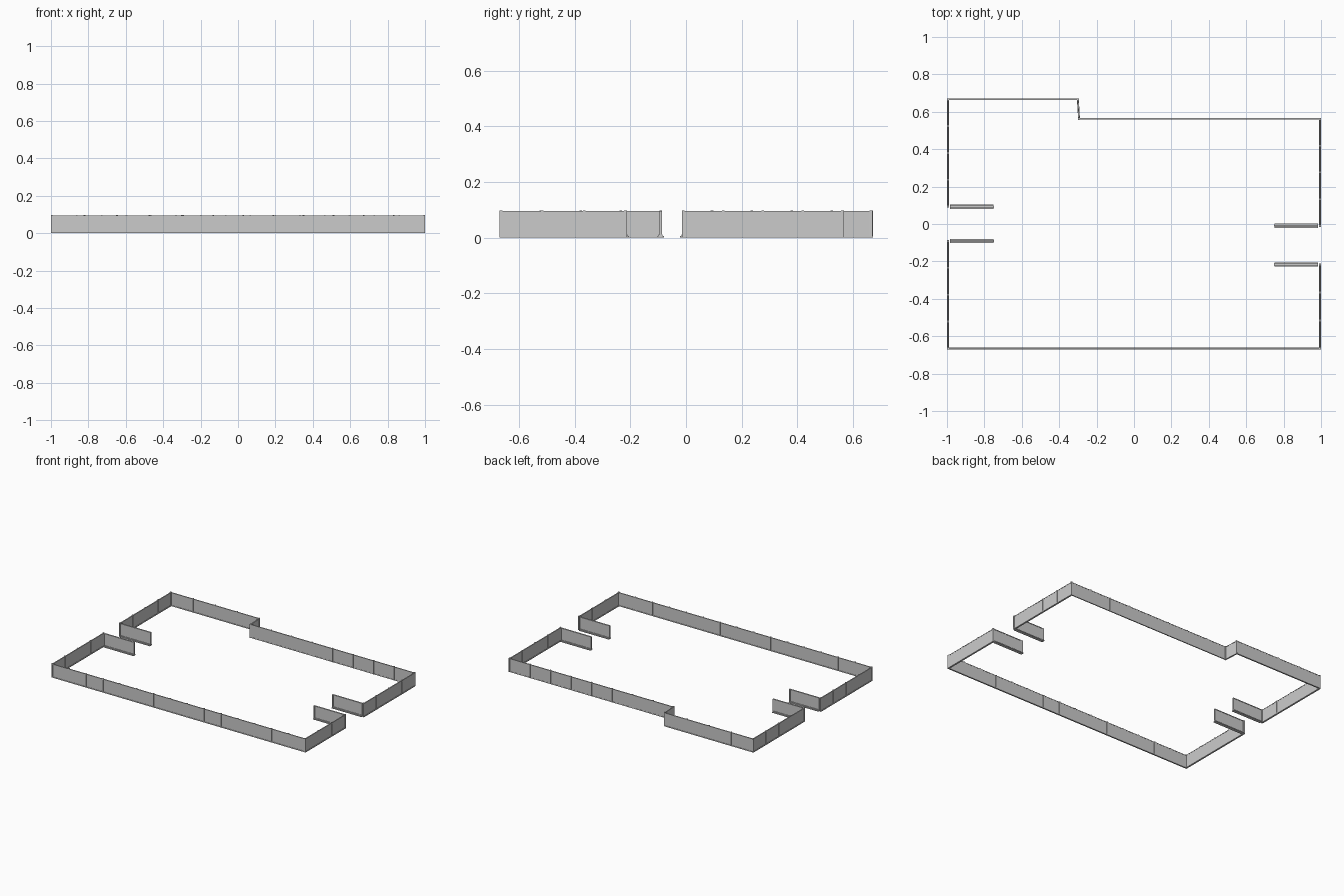
import bpy, math
from mathutils import Vector

if "Cube" in bpy.data.objects:
    bpy.data.objects.remove(bpy.data.objects["Cube"])

H = 0.095


def box(name, a, b, width, z0, z1):
    """Box running from plan point a to b with given width and z range."""
    a, b = Vector(a), Vector(b)
    d, c = b - a, (a + b) / 2
    bpy.ops.mesh.primitive_cube_add(size=1, location=(c.x, c.y, (z0 + z1) / 2))
    o = bpy.context.object
    o.name = name
    o.rotation_euler.z = math.atan2(d.y, d.x)
    o.scale = (d.length, width, z1 - z0)
    return o


def post(name, p, size=0.009, top=0.098):
    box(name, (p[0] - size / 2, p[1]), (p[0] + size / 2, p[1]), size, 0, top)


def wall(name, a, b, bays, rail=0.010):
    """Thin panel with bottom rail, top rail and evenly spaced posts."""
    box(name + "_panel", a, b, 0.005, 0, H)
    box(name + "_bottom_rail", a, b, rail, 0, 0.006)
    box(name + "_top_rail", a, b, 0.007, H - 0.004, H)
    a, b = Vector(a), Vector(b)
    for i in range(1, bays):
        post(name + "_post", a.lerp(b, i / bays))


# Perimeter walls
L, R, F = -0.994, 0.994, -0.665
BL, BR, SX = 0.667, 0.562, -0.297
wall("front_wall", (L, F), (R, F), 15)
wall("back_left_wall", (L, BL), (SX - 0.003, BL), 4)
wall("back_step_wall", (SX - 0.003, BL), (SX + 0.003, BR), 1)
wall("back_right_wall", (SX + 0.003, BR), (R, BR), 8, 0.007)
wall("left_rear_wall", (L, 0.093), (L, BL), 4, 0.012)
wall("left_front_wall", (L, F), (L, -0.091), 4, 0.012)
wall("right_rear_wall", (R, -0.010), (R, BR), 4, 0.012)
wall("right_front_wall", (R, F), (R, -0.217), 3, 0.012)

# Corner posts
for p in [(L, F), (R, F), (L, BL - 0.002), (R, BR), (SX - 0.003, BL - 0.002),
          (SX + 0.003, BR), (L, 0.093), (L, -0.091), (R, -0.010), (R, -0.217)]:
    post("corner_post", p, 0.010)

# Entrance return walls on broad feet
for side, y in ((-1, 0.093), (-1, -0.091), (1, -0.010), (1, -0.217)):
    a, b = (side * 0.985, y), (side * 0.75, y)
    box("entrance_panel", a, b, 0.006, 0, H)
    box("entrance_foot", a, b, 0.023, 0, 0.006)
    box("entrance_foot_step", a, b, 0.014, 0.006, 0.011)
    box("entrance_top_rail", a, b, 0.010, H - 0.005, H)
    post("entrance_end_post", (side * 0.754, y), 0.009, H)
